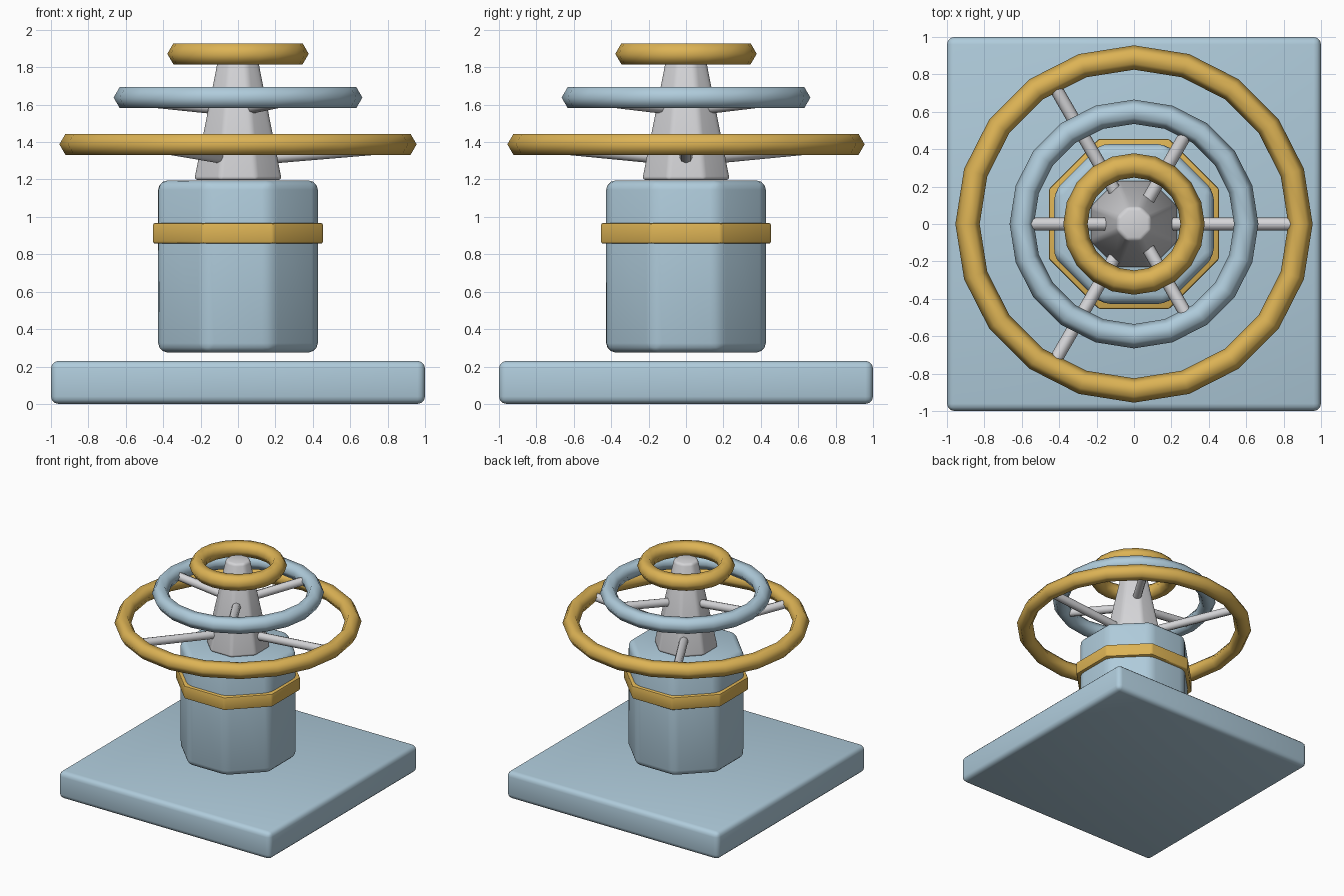
import bpy, math
from mathutils import Vector

if "Cube" in bpy.data.objects:
    bpy.data.objects.remove(bpy.data.objects["Cube"])


def material(name, rgb):
    m = bpy.data.materials.new(name)
    m.diffuse_color = (*rgb, 1)
    m.use_nodes = True
    m.node_tree.nodes["Principled BSDF"].inputs["Base Color"].default_value = m.diffuse_color
    return m


BLUE = material("pale_blue", (0.43, 0.60, 0.71))
GOLD = material("gold", (0.72, 0.45, 0.09))
GREY = material("light_grey", (0.66, 0.66, 0.68))


def finish(name, mat, bevel=0, segments=3, angle=40):
    ob = bpy.context.object
    ob.name = name
    ob.data.materials.append(mat)
    if bevel:
        mod = ob.modifiers.new("bevel", 'BEVEL')
        mod.width, mod.segments = bevel, segments
        mod.limit_method, mod.angle_limit = 'ANGLE', math.radians(30)
        bpy.ops.object.modifier_apply(modifier="bevel")
    bpy.ops.object.shade_smooth_by_angle(angle=math.radians(angle))
    return ob


def octagon(name, mat, r1, r2, z1, z2, bevel, segments=3):
    # r1 and r2 are the distances to the flat sides
    k = 1 / math.cos(math.pi / 8)
    bpy.ops.mesh.primitive_cone_add(vertices=8, radius1=r1 * k, radius2=r2 * k,
                                    depth=z2 - z1, location=(0, 0, (z1 + z2) / 2),
                                    rotation=(0, 0, math.pi / 8))
    bpy.ops.object.transform_apply(location=False, rotation=True, scale=True)
    return finish(name, mat, bevel, segments)


def ring(name, mat, major, z):
    bpy.ops.mesh.primitive_torus_add(major_segments=20, minor_segments=6,
                                     major_radius=major, minor_radius=0.065,
                                     location=(0, 0, z))
    return finish(name, mat, angle=65)


def spokes(name, start, inner, outer):
    # three sloping rods from the hub out to a ring
    for i in range(3):
        a = math.radians(start + 120 * i)
        p, q = (Vector((r * math.cos(a), r * math.sin(a), z)) for r, z in (inner, outer))
        d = q - p
        bpy.ops.mesh.primitive_cylinder_add(vertices=8, radius=0.035, depth=d.length,
                                            location=(p + q) / 2,
                                            rotation=d.to_track_quat('Z', 'Y').to_euler())
        finish(f"{name}_{i + 1}", GREY, angle=50)


# base slab
bpy.ops.mesh.primitive_cube_add(size=1, location=(0, 0, 0.115))
bpy.context.object.scale = (2, 2, 0.23)
bpy.ops.object.transform_apply(location=False, rotation=False, scale=True)
finish("base_slab", BLUE, 0.04)

# column, its band and the tapered hub
octagon("column", BLUE, 0.427, 0.427, 0.275, 1.195, 0.05)
octagon("column_band", GOLD, 0.455, 0.455, 0.857, 0.967, 0.012, 2)
octagon("tapered_hub", GREY, 0.234, 0.09, 1.197, 1.925, 0.02)

# stacked rings and their spokes
ring("large_ring", GOLD, 0.89, 1.388)
ring("middle_ring", BLUE, 0.60, 1.638)
ring("small_ring", GOLD, 0.313, 1.872)
spokes("large_spoke", 0, (0.12, 1.315), (0.87, 1.378))
spokes("middle_spoke", 60, (0.08, 1.58), (0.58, 1.632))
